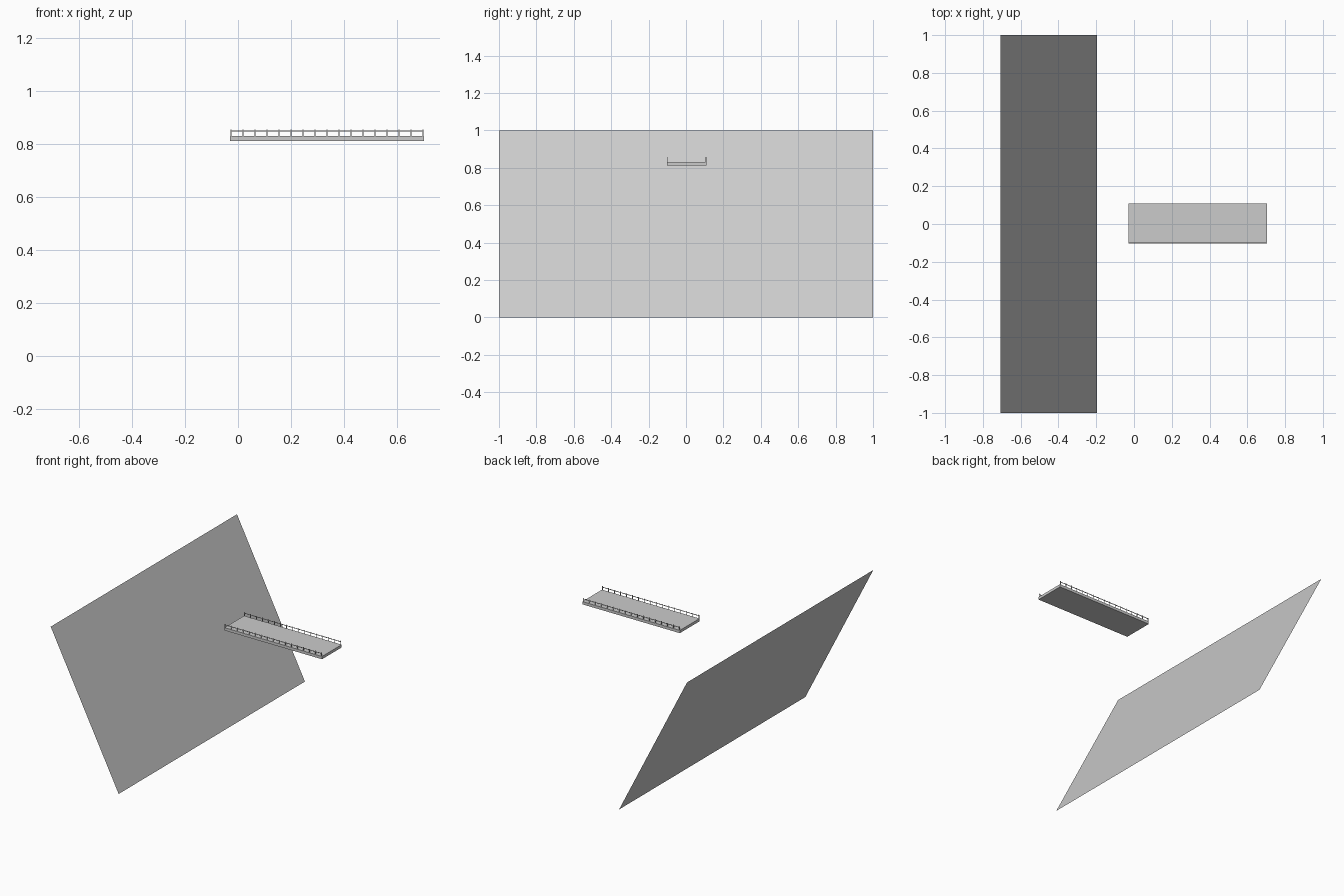
import bpy

if "Cube" in bpy.data.objects:
    bpy.data.objects.remove(bpy.data.objects["Cube"])


def mesh_object(name, verts, faces):
    me = bpy.data.meshes.new(name)
    me.from_pydata(verts, [], faces)
    ob = bpy.data.objects.new(name, me)
    bpy.context.collection.objects.link(ob)
    return ob


def box(name, lo, hi):
    verts = [(x, y, z) for x in (lo[0], hi[0]) for y in (lo[1], hi[1]) for z in (lo[2], hi[2])]
    faces = [(0, 1, 3, 2), (4, 6, 7, 5), (0, 4, 5, 1), (2, 3, 7, 6), (0, 2, 6, 4), (1, 5, 7, 3)]
    return mesh_object(name, verts, faces)


# Large leaning sheet: foot at x = -0.2, top edge at x = -0.71
mesh_object("leaning_panel",
            [(-0.197, -1, 0), (-0.197, 1, 0), (-0.708, 1, 1), (-0.708, -1, 1)],
            [(0, 1, 2, 3)])

# Walkway slab
X0, X1 = -0.03, 0.703
Y0, Y1 = -0.102, 0.109
box("walkway_deck", (X0, Y0, 0.813), (X1, Y1, 0.832))

# Railing on each long edge: a thin rail and a row of posts
T = 0.0035
COUNT = 17
first, last = -0.0265, 0.698
for side, y in (("front", Y0), ("back", Y1 - T)):
    box(side + "_handrail", (first, y, 0.8495), (last, y + T, 0.8525))
    post = box(side + "_posts", (first - T / 2, y, 0.831), (first + T / 2, y + T, 0.857))
    arr = post.modifiers.new("row", 'ARRAY')
    arr.count = COUNT
    arr.use_relative_offset = False
    arr.use_constant_offset = True
    arr.constant_offset_displace = ((last - first) / (COUNT - 1), 0, 0)
